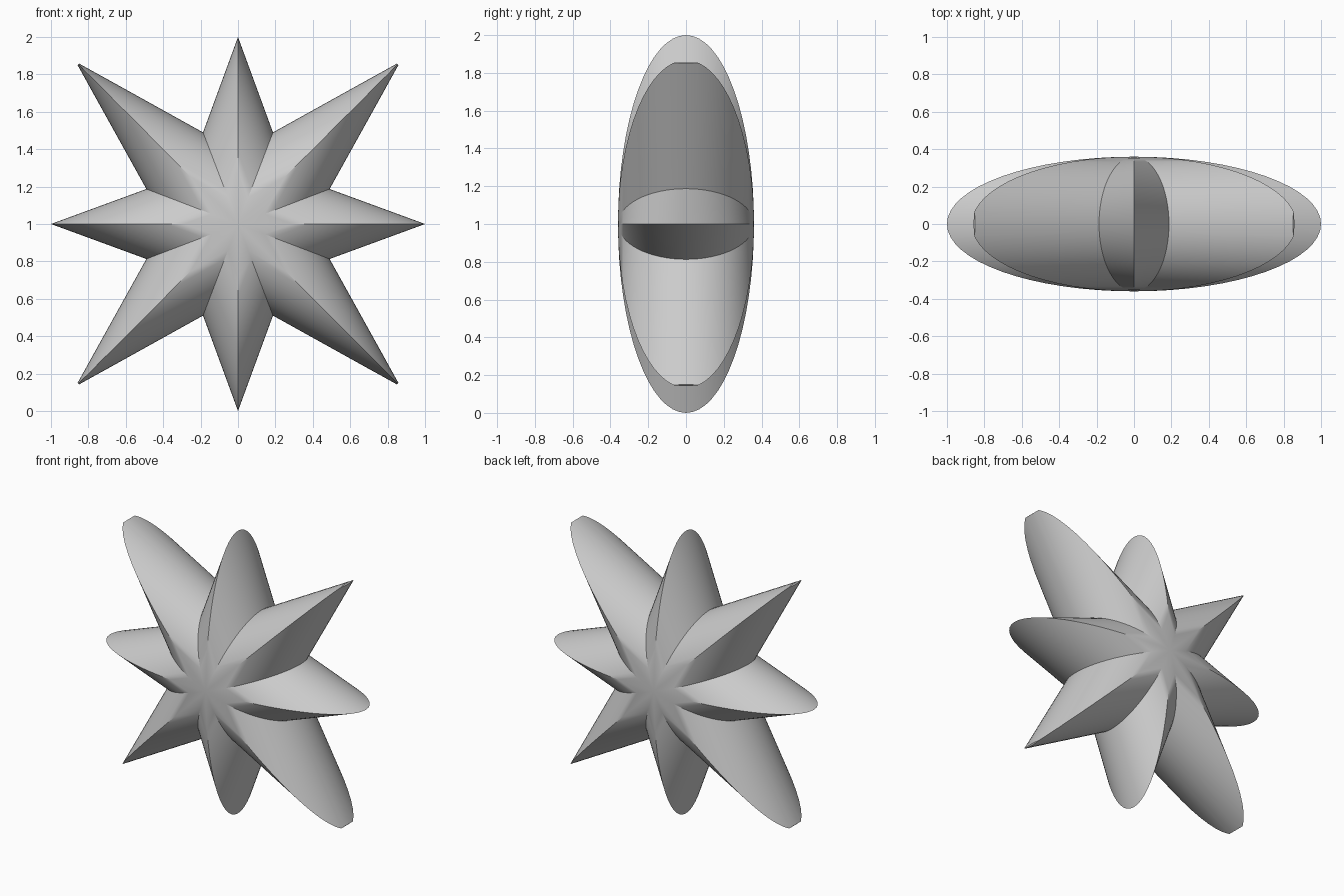
import bpy, bmesh, math
from mathutils import Vector

if "Cube" in bpy.data.objects:
    bpy.data.objects.remove(bpy.data.objects["Cube"])

DEPTH = 0.36      # half thickness at the centre
RINGS = 32        # cross-sections from front pole to back pole
CUT = 1.207       # blunt end of the long diagonal points

# star outline: short point, valley, long diagonal point, valley, for each quarter
quarter = [(1.0, 0.0), (0.49, 0.187), (0.868, 0.868), (0.187, 0.49)]
outline = []
for q in range(4):
    for x, z in quarter:
        for _ in range(q):
            x, z = -z, x
        outline.append((x, z))
n = len(outline)

# star-shaped ellipsoid: the outline shrinks elliptically towards both poles
bm = bmesh.new()
front = bm.verts.new((0, -DEPTH, 0))
back = bm.verts.new((0, DEPTH, 0))
rings = []
for i in range(1, RINGS):
    a = math.pi * i / RINGS
    s, y = math.sin(a), -DEPTH * math.cos(a)
    rings.append([bm.verts.new((x * s, y, z * s)) for x, z in outline])
for k in range(n):
    m = (k + 1) % n
    bm.faces.new((front, rings[0][k], rings[0][m]))
    bm.faces.new((back, rings[-1][m], rings[-1][k]))
    for a, b in zip(rings, rings[1:]):
        bm.faces.new((a[k], b[k], b[m], a[m]))

# blunt the tips of the four diagonal points
for sx in (-1, 1):
    for sz in (-1, 1):
        d = Vector((sx, 0, sz)).normalized()
        cut = bmesh.ops.bisect_plane(bm, geom=bm.verts[:] + bm.edges[:] + bm.faces[:],
                                     plane_co=d * CUT, plane_no=d, clear_outer=True)
        rim = [e for e in cut["geom_cut"] if isinstance(e, bmesh.types.BMEdge)]
        bmesh.ops.edgeloop_fill(bm, edges=rim)

bmesh.ops.translate(bm, verts=bm.verts[:], vec=(0, 0, 1))
bmesh.ops.recalc_face_normals(bm, faces=bm.faces[:])
mesh = bpy.data.meshes.new("star")
bm.to_mesh(mesh)
bm.free()
star = bpy.data.objects.new("star", mesh)
bpy.context.collection.objects.link(star)

# smooth shading with crisp ridges and valleys
bpy.context.view_layer.objects.active = star
star.select_set(True)
bpy.ops.object.shade_smooth_by_angle(angle=math.radians(30))
